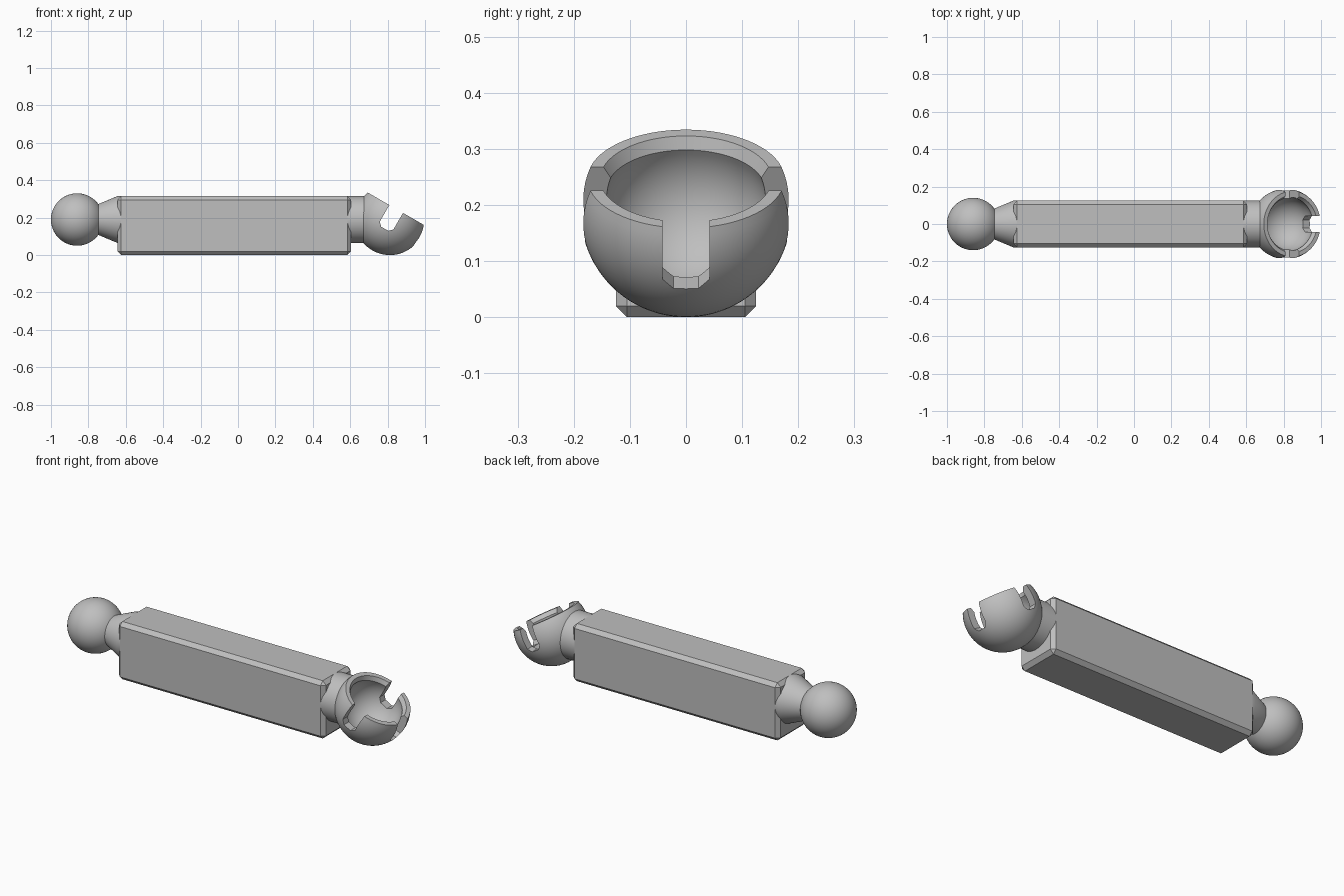
import bpy
import bmesh
from math import sin, cos, pi, radians, sqrt, atan2
from mathutils import Matrix, Vector

if "Cube" in bpy.data.objects:
    bpy.data.objects.remove(bpy.data.objects["Cube"])

GREY = (0.52, 0.52, 0.52, 1)
grey = bpy.data.materials.new("plain grey")
grey.use_nodes = True
grey.diffuse_color = GREY
grey.node_tree.nodes["Principled BSDF"].inputs["Base Color"].default_value = GREY

AXIS_Z = 0.19                              # height of the joint axis
ALONG_X = Matrix.Rotation(pi / 2, 4, 'Y')  # turns local z into +x


def make(name, bm):
    bmesh.ops.recalc_face_normals(bm, faces=bm.faces)
    mesh = bpy.data.meshes.new(name)
    bm.to_mesh(mesh)
    bm.free()
    mesh.materials.append(grey)
    ob = bpy.data.objects.new(name, mesh)
    bpy.context.collection.objects.link(ob)
    return ob


def activate(ob):
    bpy.ops.object.select_all(action='DESELECT')
    ob.select_set(True)
    bpy.context.view_layer.objects.active = ob


def smooth(ob):
    activate(ob)
    bpy.ops.object.shade_smooth_by_angle(angle=radians(25))


def lathe(name, profile, steps=72):
    """Spin (radius, height) points round z."""
    bm = bmesh.new()
    verts = [bm.verts.new((r, 0, z)) for r, z in profile]
    edges = [bm.edges.new(pair) for pair in zip(verts, verts[1:])]
    bmesh.ops.spin(bm, geom=verts + edges, cent=(0, 0, 0), axis=(0, 0, 1),
                   angle=2 * pi, steps=steps)
    bmesh.ops.remove_doubles(bm, verts=bm.verts, dist=1e-5)
    return make(name, bm)


def arc(radius, start, end, steps=24):
    """Points on a circle, angles measured up from the equator."""
    angles = [start + (end - start) * i / steps for i in range(steps + 1)]
    return [(max(0, radius * cos(a)), radius * sin(a)) for a in angles]


def prism(name, outline, y0, y1):
    """Extrude an (x, z) outline from y0 to y1."""
    bm = bmesh.new()
    face = bm.faces.new([bm.verts.new((x, y0, z)) for x, z in outline])
    out = bmesh.ops.extrude_face_region(bm, geom=[face])
    moved = [v for v in out["geom"] if isinstance(v, bmesh.types.BMVert)]
    bmesh.ops.translate(bm, verts=moved, vec=(0, y1 - y0, 0))
    return make(name, bm)


# Bar: long box with chamfered edges
LEFT, RIGHT, WIDTH, HEIGHT = -0.645, 0.605, 0.25, 0.315
bm = bmesh.new()
bmesh.ops.create_cube(bm, size=1)
bmesh.ops.scale(bm, vec=(RIGHT - LEFT, WIDTH, HEIGHT), verts=bm.verts)
bmesh.ops.translate(bm, vec=((LEFT + RIGHT) / 2, 0, HEIGHT / 2), verts=bm.verts)
bmesh.ops.bevel(bm, geom=bm.edges[:], offset=0.02, segments=1, affect='EDGES')
make("bar", bm)

# Ball and its tapered neck
ball = lathe("ball", arc(0.14, -pi / 2, pi / 2, 40))
ball.matrix_world = Matrix.Translation((-0.86, 0, AXIS_Z)) @ ALONG_X
smooth(ball)
R = WIDTH / 2
neck = lathe("ball_neck", [(0.077, -0.76), (R, LEFT), (R, LEFT + 0.03)])
neck.matrix_world = Matrix.Translation((0, 0, AXIS_Z)) @ ALONG_X
smooth(neck)

# Collar between the bar and the socket, its open end hidden in the cup wall
collar = lathe("socket_collar", [(R, RIGHT - 0.03), (R, 0.68)])
collar.matrix_world = Matrix.Translation((0, 0, AXIS_Z)) @ ALONG_X
smooth(collar)

# Socket: hollow cup with a bevelled lip
OUTER, INNER, RIM, LIP = 0.188, 0.148, 0.0675, 0.0455
rim_radius = sqrt(OUTER ** 2 - RIM ** 2)
lip_radius = sqrt(INNER ** 2 - LIP ** 2)
profile = (arc(OUTER, -pi / 2, atan2(RIM, rim_radius))
           + [(0.153, RIM)]
           + arc(INNER, atan2(LIP, lip_radius), -pi / 2))
socket = lathe("socket", profile)

# Three notches with chamfered floors: one through both sides, one at the tip
half, floor, cut = 0.042, -0.055, 0.02
outline = [(-half, 0.2), (-half, floor + cut), (-half + cut, floor),
           (half - cut, floor), (half, floor + cut), (half, 0.2)]
side_notch = prism("side_notch_cutter", outline, -0.3, 0.3)
tip_notch = prism("tip_notch_cutter", outline, -0.3, 0)
tip_notch.data.transform(Matrix.Rotation(pi / 2, 4, 'Z'))
for cutter in (side_notch, tip_notch):
    cutter.hide_render = True
    activate(socket)
    mod = socket.modifiers.new("notch", 'BOOLEAN')
    mod.operation = 'DIFFERENCE'
    mod.solver = 'EXACT'
    mod.object = cutter
    bpy.ops.object.modifier_apply(modifier=mod.name)
    bpy.data.objects.remove(cutter)

# Tip the cup forward over the end
tilt = Matrix.Rotation(radians(30), 4, 'Y')
socket.matrix_world = Matrix.Translation((0.812, 0, OUTER)) @ tilt
smooth(socket)
